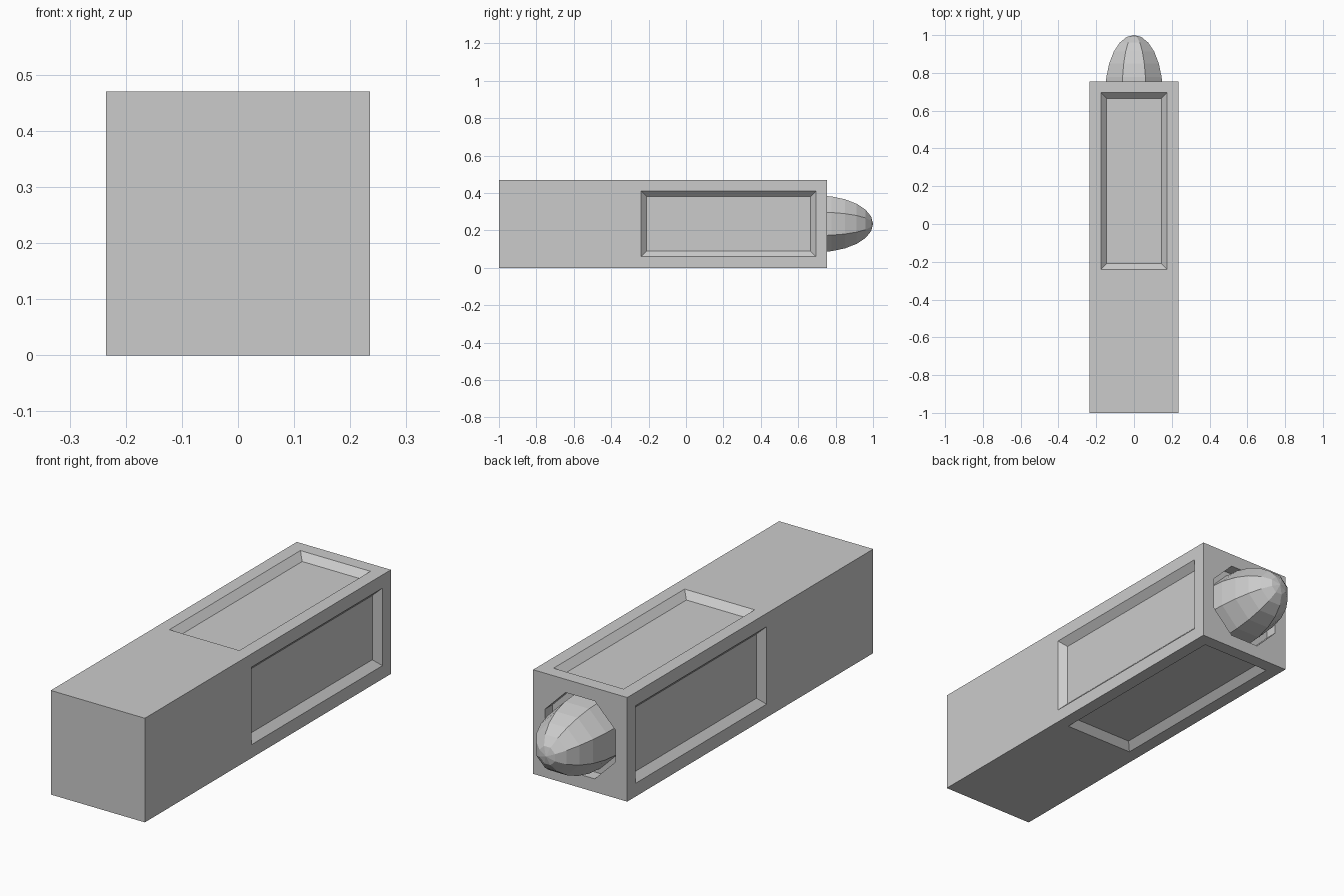
import bpy, bmesh, math
from mathutils import Matrix, Vector

if "Cube" in bpy.data.objects:
    bpy.data.objects.remove(bpy.data.objects["Cube"])

W, Y0, Y1 = 0.47, -1.0, 0.755      # body width and ends
CZ = W / 2                          # height of the long axis
DOME_Y = 0.70                       # socket floor and dome base


def finish(name, bm):
    bmesh.ops.recalc_face_normals(bm, faces=bm.faces)
    me = bpy.data.meshes.new(name)
    bm.to_mesh(me)
    bm.free()
    ob = bpy.data.objects.new(name, me)
    bpy.context.collection.objects.link(ob)
    return ob


# axis pointing along +y, facets turned half a step so flats face x and z
def along_y(y):
    return (Matrix.Translation((0, y, CZ)) @ Matrix.Rotation(-math.pi / 2, 4, 'X')
            @ Matrix.Rotation(math.pi / 8, 4, 'Z'))


# body: long box, split so the rear part carries four recessed panels
bm = bmesh.new()
bmesh.ops.create_cube(bm, size=1, matrix=Matrix.Translation((0, (Y0 + Y1) / 2, CZ))
                      @ Matrix.Diagonal((W, Y1 - Y0, W, 1)))
bmesh.ops.bisect_plane(bm, geom=bm.verts[:] + bm.edges[:] + bm.faces[:],
                       plane_co=(0, -0.30, 0), plane_no=(0, 1, 0))
bm.normal_update()
panels = [f for f in bm.faces
          if abs(f.normal.y) < 0.1 and f.calc_center_median().y > -0.30 + 0.1]
bmesh.ops.inset_individual(bm, faces=panels, thickness=0.06, use_even_offset=True)
bmesh.ops.inset_individual(bm, faces=panels, thickness=0.03, depth=-0.03,
                           use_even_offset=True)
body = finish("body", bm)

# octagonal socket cut into the back end
bm = bmesh.new()
bmesh.ops.create_cone(bm, cap_ends=True, segments=8, radius1=0.19, radius2=0.19,
                      depth=0.2, matrix=along_y(DOME_Y + 0.1))
cutter = finish("socket_cutter", bm)
mod = body.modifiers.new("socket", 'BOOLEAN')
mod.operation, mod.solver, mod.object = 'DIFFERENCE', 'EXACT', cutter
bpy.context.view_layer.update()
cut = bpy.data.meshes.new_from_object(
    body.evaluated_get(bpy.context.evaluated_depsgraph_get()))
body.modifiers.clear()
body.data = cut
bpy.data.objects.remove(cutter)

# dome: eight-sided half ellipsoid sitting in the socket
bm = bmesh.new()
bmesh.ops.create_uvsphere(bm, u_segments=8, v_segments=12, radius=1,
                          matrix=along_y(DOME_Y) @ Matrix.Diagonal((0.164, 0.164, 0.30, 1)))
bmesh.ops.delete(bm, geom=[v for v in bm.verts if v.co.y < DOME_Y - 0.001],
                 context='VERTS')
finish("dome", bm)
